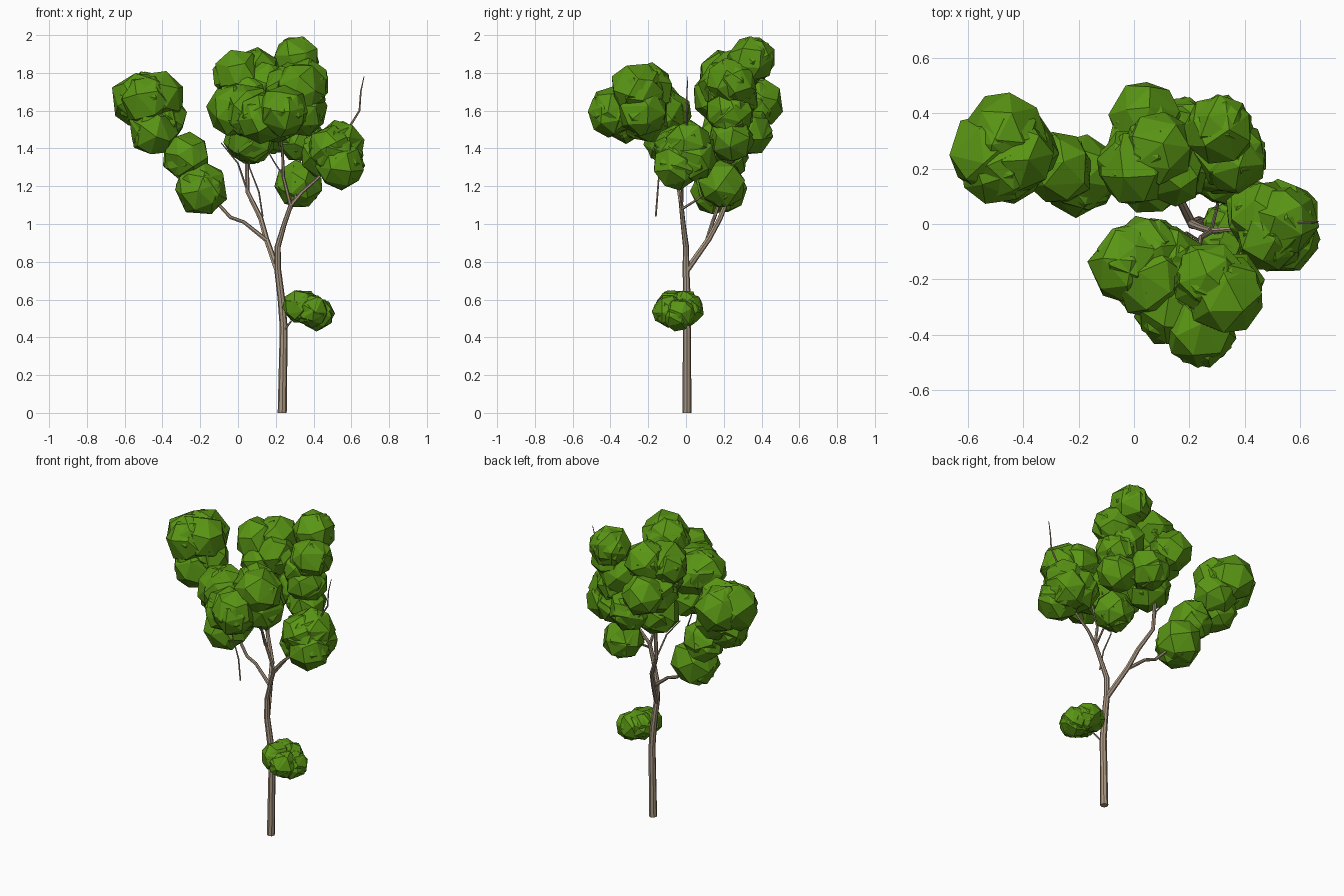
import bpy, bmesh, math, random
from mathutils import Vector, Euler
random.seed(11)

def material(name, rgb):
    m = bpy.data.materials.new(name)
    m.diffuse_color = (*rgb, 1)
    return m

LEAF = material("leaf_green", (0.1, 0.3, 0.007))
BARK = material("bark_brown", (0.4, 0.31, 0.22))

def finish(name, bm, mat):
    bmesh.ops.recalc_face_normals(bm, faces=bm.faces)
    me = bpy.data.meshes.new(name)
    bm.to_mesh(me)
    bm.free()
    me.materials.append(mat)
    ob = bpy.data.objects.new(name, me)
    bpy.context.collection.objects.link(ob)

def limb(name, pts, sides=7):
    """Faceted tapering tube through points (x, y, z, radius)."""
    bm = bmesh.new()
    P = [Vector(p[:3]) for p in pts]
    rings = []
    for i, p in enumerate(P):
        t = (P[min(i + 1, len(P) - 1)] - P[max(i - 1, 0)]).normalized()
        u = Vector((0, 1, 0)).cross(t).normalized()
        v = t.cross(u)
        ring = []
        for k in range(sides):
            a = 2 * math.pi * k / sides
            ring.append(bm.verts.new(p + (u * math.cos(a) + v * math.sin(a)) * pts[i][3]))
        rings.append(ring)
    for a, b in zip(rings, rings[1:]):
        for k in range(sides):
            n = (k + 1) % sides
            bm.faces.new((a[k], a[n], b[n], b[k]))
    bm.faces.new(rings[0])
    bm.faces.new(rings[-1])
    finish(name, bm, BARK)

def ball(bm, c, r, n=20):
    """Coarse faceted ball: hull of evenly spread, slightly shaken points."""
    rot = Euler([random.uniform(0, 6.28) for _ in range(3)]).to_matrix()
    verts = []
    for i in range(n):
        z = 1 - (2 * i + 1) / n
        a = i * 2.39996
        s = math.sqrt(1 - z * z)
        d = Vector((s * math.cos(a), s * math.sin(a), z))
        d += Vector([random.uniform(-.1, .1) for _ in range(3)])
        verts.append(bm.verts.new(c + rot @ d.normalized() * r * random.uniform(1.03, 1.09)))
    bmesh.ops.convex_hull(bm, input=verts)

def foliage(name, blobs):
    """Clump of balls (x, y, z, radius), each doubled for a crumpled surface."""
    bm = bmesh.new()
    for x, y, z, r in blobs:
        c = Vector((x, y, z))
        ball(bm, c, r)
        off = Vector([random.uniform(-0.15, 0.15) * r for _ in range(3)])
        ball(bm, c + off, r * 0.94)
    finish(name, bm, LEAF)

# Trunk and main limbs
limb("trunk", [(.234, .005, 0, .024), (.242, .005, .45, .021), (.23, .005, .6, .02),
               (.21, 0, .76, .018), (.21, 0, .88, .016), (.245, -.015, 1.0, .013),
               (.28, -.025, 1.1, .012)], 8)
limb("back_branch", [(.21, 0, .75, .017), (.15, .12, .92, .015), (.12, .18, 1.03, .014),
                     (.05, .235, 1.17, .012), (.045, .25, 1.4, .01), (.05, .28, 1.7, .006)])
limb("left_branch", [(.155, .11, .91, .012), (.03, .14, 1.01, .01), (-.04, .15, 1.035, .01),
                     (-.1, .17, 1.1, .009), (-.19, .18, 1.2, .008), (-.28, .22, 1.36, .007),
                     (-.45, .25, 1.6, .004)])
limb("right_branch", [(.28, -.025, 1.1, .011), (.34, -.02, 1.17, .009), (.42, -.02, 1.24, .008),
                      (.53, 0, 1.37, .007), (.6, .005, 1.53, .006), (.643, .005, 1.6, .005),
                      (.65, .005, 1.7, .004), (.667, .01, 1.78, .002)], 6)
limb("front_branch", [(.28, -.025, 1.09, .011), (.24, -.05, 1.25, .009), (.235, -.1, 1.4, .007),
                      (.2, -.22, 1.6, .004)], 6)
limb("back_right_branch", [(.28, -.02, 1.08, .007), (.3, .06, 1.13, .006), (.32, .18, 1.24, .006),
                           (.34, .28, 1.5, .005), (.32, .33, 1.8, .003)], 6)

# Small twigs
TWIGS = [[(.24, 0, .43, .006), (.28, -.03, .485, .005), (.34, -.05, .55, .004)],
         [(.13, -.16, 1.04, .005), (.11, -.15, 1.17, .005), (.06, -.14, 1.3, .004), (.05, -.15, 1.5, .003)],
         [(.235, -.06, 1.26, .005), (.19, -.03, 1.33, .004), (.15, -.05, 1.4, .003)],
         [(.05, .235, 1.17, .006), (.0, .2, 1.32, .005), (-.09, .19, 1.43, .003)]]
for i, t in enumerate(TWIGS):
    limb(f"twig_{i + 1}", t, 5)

# Foliage clumps
foliage("left_foliage", [(-.53, .26, 1.66, .14), (-.47, .33, 1.66, .14), (-.42, .25, 1.67, .135),
                         (-.49, .21, 1.65, .138), (-.4, .27, 1.56, .125), (-.45, .2, 1.49, .125),
                         (-.27, .2, 1.36, .125), (-.19, .18, 1.19, .138)])
foliage("back_foliage", [(.04, .39, 1.64, .125), (.0, .2, 1.79, .13), (.09, .27, 1.8, .13),
                         (.06, .17, 1.68, .135), (.14, .19, 1.74, .12), (.03, .27, 1.62, .13),
                         (.06, .2, 1.45, .13), (.17, .33, 1.49, .125)])
foliage("back_right_foliage", [(.31, .34, 1.87, .123), (.35, .25, 1.75, .128), (.29, .25, 1.67, .128),
                               (.33, .23, 1.59, .125), (.33, .24, 1.45, .12), (.32, .19, 1.21, .122)])
foliage("front_foliage", [(-.02, -.15, 1.6, .14), (.05, -.11, 1.58, .135), (.06, -.2, 1.6, .14),
                          (.12, -.14, 1.56, .135), (.14, -.31, 1.57, .128), (.24, -.38, 1.6, .13),
                          (.33, -.26, 1.72, .135), (.27, -.2, 1.71, .13), (.34, -.23, 1.6, .13),
                          (.2, -.22, 1.57, .135), (.07, -.1, 1.44, .12)])
foliage("right_foliage", [(.54, .01, 1.42, .125), (.54, -.05, 1.31, .125), (.5, -.04, 1.39, .125),
                          (.47, .03, 1.38, .13), (.54, .03, 1.35, .125)])
foliage("low_foliage", [(.325, -.07, .565, .088), (.34, -.01, .565, .088), (.37, .01, .55, .085),
                        (.42, -.04, .52, .085), (.39, -.09, .54, .085)])
